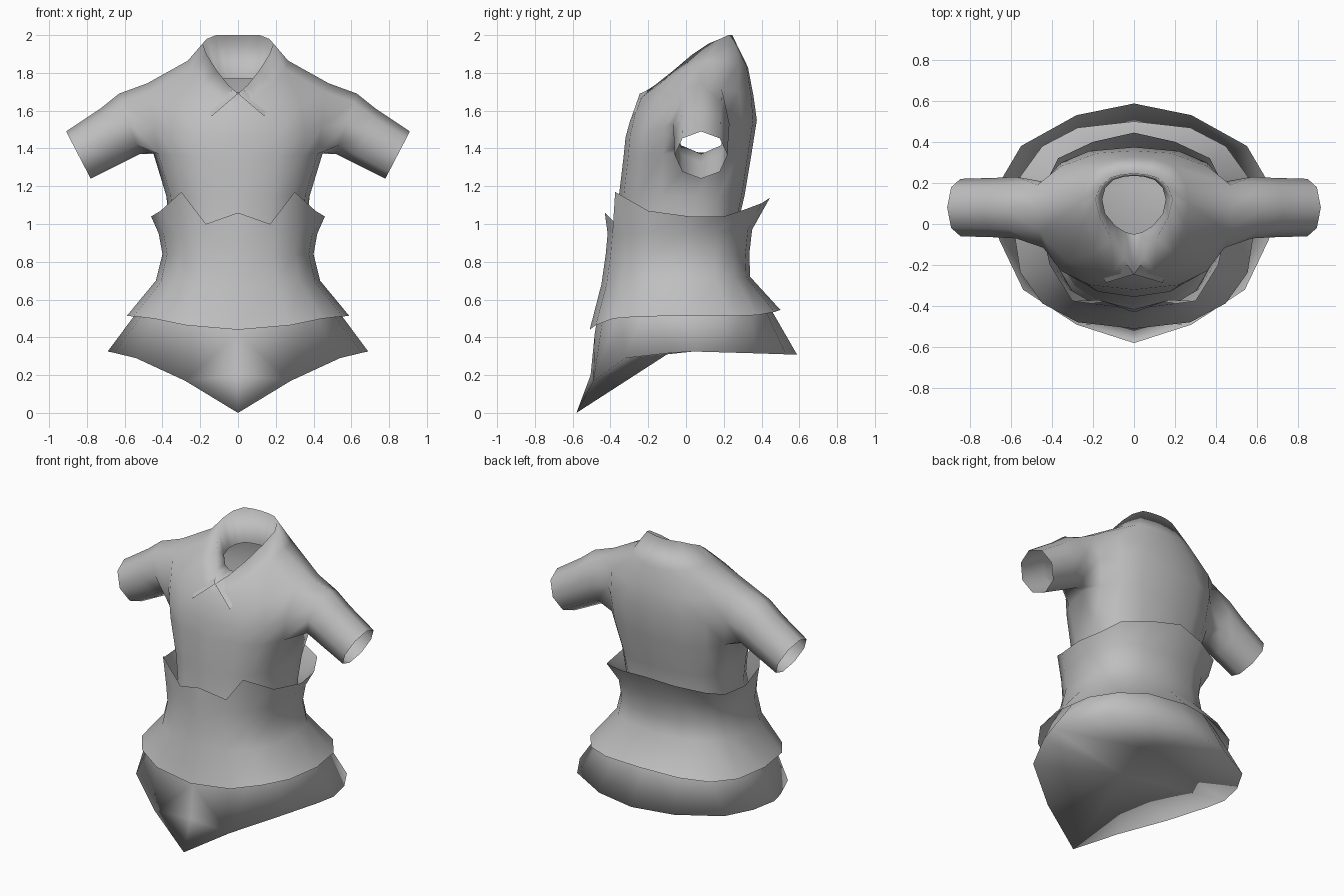
import bpy, bmesh, math

if "Cube" in bpy.data.objects:
    bpy.data.objects.remove(bpy.data.objects["Cube"])

cloth = bpy.data.materials.new("grey cloth")
cloth.diffuse_color = (0.52, 0.52, 0.52, 1)
cloth.use_nodes = True
cloth.node_tree.nodes["Principled BSDF"].inputs["Base Color"].default_value = cloth.diffuse_color
N = 8  # segments in a half ring, front centre to back centre


def ring(w, yf, yb, zf, zs, zb, yc=0.06, p=0.8, zp=1):
    """Half ring from front centre, round the +x side, to back centre."""
    pts = []
    for i in range(N + 1):
        a = math.pi * i / N
        s, c = math.sin(a), math.cos(a)
        k = abs(c) ** p
        x = w * max(s, 0) ** p if 0 < i < N else 0
        y = yc + ((yf if c > 0 else yb) - yc) * k
        z = zs + ((zf if c > 0 else zb) - zs) * abs(c) ** zp
        pts.append((x, y, z))
    return pts


def add(bm, pts):
    return [bm.verts.new(p) for p in pts]


def skin(bm, rings, skip=()):
    """Quads between neighbouring half rings."""
    for j, (lo, hi) in enumerate(zip(rings, rings[1:])):
        for i in range(N):
            if (j, i) not in skip:
                bm.faces.new((lo[i], lo[i + 1], hi[i + 1], hi[i]))


def finish(bm, name):
    """Mirror the half across x and shade it smooth."""
    me = bpy.data.meshes.new(name)
    bm.to_mesh(me)
    bm.free()
    me.materials.append(cloth)
    ob = bpy.data.objects.new(name, me)
    bpy.context.collection.objects.link(ob)
    for f in me.polygons:
        f.use_smooth = True
    m = ob.modifiers.new("mirror", 'MIRROR')
    m.merge_threshold = 0.0005
    return ob


# Shirt: body rings from under the wrap to the collar, with an arm hole at the side
under = ring(.385, -.395, .30, .76, .76, .76, yc=0)
bm = bmesh.new()
rings = [add(bm, r) for r in (
    under,
    ring(.36, -.355, .27, .98, .98, .98),
    ring(.38, -.355, .31, 1.15, 1.15, 1.15),
    ring(.45, -.33, .345, 1.36, 1.38, 1.36),
    ring(.47, -.32, .375, 1.46, 1.54, 1.55),
    # shoulder line
    [(0, -.295, 1.55), (.16, -.27, 1.58), (.33, -.18, 1.63), (.46, -.04, 1.70), (.48, .08, 1.745),
     (.47, .19, 1.715), (.36, .28, 1.70), (.18, .345, 1.68), (0, .357, 1.68)],
    # base of the collar
    [(0, -.262, 1.63), (.10, -.235, 1.67), (.19, -.14, 1.74), (.25, -.01, 1.82), (.265, .10, 1.865),
     (.25, .20, 1.855), (.20, .28, 1.85), (.10, .32, 1.835), (0, .328, 1.83)],
    # collar edge, dropping to a V at the front
    [(0, -.235, 1.69), (.05, -.165, 1.735), (.11, -.07, 1.81), (.165, .03, 1.895), (.188, .12, 1.955),
     (.165, .18, 1.98), (.115, .225, 2.0), (.06, .24, 2.0), (0, .245, 2.0)],
    # lining inside the neck
    [(0, -.05, 1.70), (.04, -.04, 1.70), (.09, -.01, 1.71), (.14, .05, 1.74), (.155, .12, 1.75),
     (.14, .175, 1.76), (.10, .215, 1.77), (.05, .23, 1.77), (0, .235, 1.77)])]
skin(bm, rings, [(j, i) for j in (3, 4) for i in (3, 4)])
r2, r3, r4 = rings[3:6]
bm.verts.remove(r3[4])

# Sleeve loops grow out of the arm hole
prev = [r2[4], r2[3], r3[3], r4[3], r4[4], r4[5], r3[5], r2[5]]
for top, bot, ry in (((.63, 1.69), (.52, 1.37), .15),
                     ((.73, 1.61), (.61, 1.325), .145),
                     ((.91, 1.49), (.78, 1.24), .14)):
    loop = []
    for k in range(8):
        th = 2 * math.pi * k / 8
        t = (1 - math.cos(th)) / 2
        loop.append(bm.verts.new((bot[0] + (top[0] - bot[0]) * t, .08 - ry * math.sin(th),
                                  bot[1] + (top[1] - bot[1]) * t)))
    for k in range(8):
        n = (k + 1) % 8
        bm.faces.new((prev[k], prev[n], loop[n], loop[k]))
    prev = loop
bmesh.ops.recalc_face_normals(bm, faces=bm.faces)
if min(bm.faces, key=lambda f: f.calc_center_median().y).normal.y > 0:
    bmesh.ops.reverse_faces(bm, faces=bm.faces)
finish(bm, "shirt")

# Lapel: narrow crease running down from the V, its upper edge sunk in the shirt
bm = bmesh.new()
bm.faces.new(add(bm, [(0, -.245, 1.69), (.14, -.287, 1.57), (.15, -.25, 1.61), (.03, -.20, 1.71)]))
finish(bm, "lapel")

# Waist wrap: flared hem below, pointed folded edge above
bm = bmesh.new()
skin(bm, [add(bm, r) for r in (
    ring(.59, -.51, .50, .44, .512, .545, yc=0, zp=5),
    ring(.435, -.448, .34, .68, .70, .72, yc=0),
    ring(.40, -.425, .335, .84, .84, .84, yc=0),
    ring(.42, -.415, .35, .95, .95, .97, yc=0),
    [(0, -.43, 1.06), (.17, -.37, 1.0), (.30, -.375, 1.17), (.41, -.20, 1.07), (.46, .02, 1.04),
     (.43, .20, 1.04), (.37, .32, 1.08), (.20, .40, 1.11), (0, .445, 1.14)])])
finish(bm, "waist_wrap")

# Skirt: flares from under the wrap to a hem pointed at the front, closed underneath
bm = bmesh.new()
waist = add(bm, under)
top = add(bm, ring(.50, -.46, .42, .56, .58, .60, yc=0))
hem = add(bm, [(0, -.58, 0), (.28, -.49, .17), (.54, -.32, .29), (.655, -.08, .318), (.69, .04, .325),
               (.65, .21, .32), (.55, .38, .315), (.28, .53, .31), (0, .587, .31)])
skin(bm, [top, waist])
for i in range(1, N):
    bm.faces.new((hem[i], hem[i + 1], top[i + 1], top[i]))
# front point
mid = bm.verts.new((0, -.505, .2))
fold = bm.verts.new((0, -.483, .42))
for tri in ((hem[1], top[1], fold), (fold, top[1], top[0]),
            (mid, hem[1], fold), (mid, hem[0], hem[1])):
    bm.faces.new(tri)
# underside, folded along the centre line
f1, f2 = add(bm, [(0, -.10, .31), (0, .20, .35)])
for tri in ((hem[0], hem[1], f1), (hem[1], hem[2], f1), (hem[2], hem[3], f1), (hem[3], hem[4], f1),
            (hem[4], f2, f1), (hem[4], hem[5], f2), (hem[5], hem[6], f2),
            (hem[6], hem[7], f2), (hem[7], hem[8], f2)):
    bm.faces.new(tri)
bmesh.ops.recalc_face_normals(bm, faces=bm.faces)
if min(bm.faces, key=lambda f: f.calc_center_median().y).normal.y > 0:
    bmesh.ops.reverse_faces(bm, faces=bm.faces)
finish(bm, "skirt")
